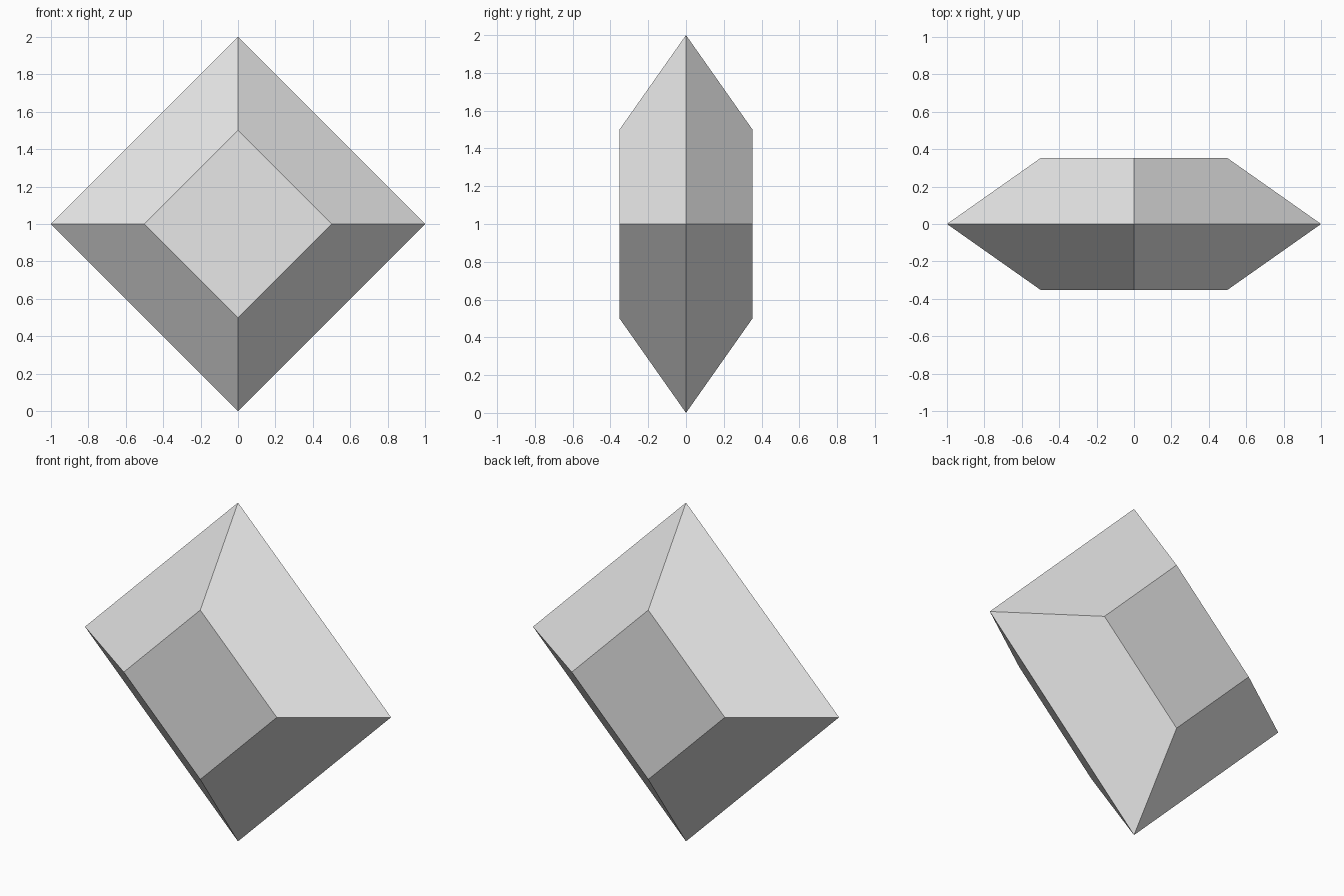
import bpy, bmesh
from math import pi
from mathutils import Matrix

HALF_DEPTH = 0.352
RIM_RADIUS = 1.0
TABLE_RADIUS = 0.5

default = bpy.data.objects.get("Cube")
if default:
    bpy.data.objects.remove(default, do_unlink=True)

# Single plain grey
grey = bpy.data.materials.new("light_grey")
grey.use_nodes = True
colour = (0.8, 0.8, 0.8, 1)
grey.diffuse_color = colour
grey.node_tree.nodes["Principled BSDF"].inputs["Base Color"].default_value = colour

# Front half of the gem: four-sided truncated cone pointing to -y, open at the rim
bm = bmesh.new()
place = Matrix.Rotation(pi / 2, 4, "X") @ Matrix.Translation((0, 0, HALF_DEPTH / 2))
bmesh.ops.create_cone(bm, cap_ends=True, segments=4, radius1=RIM_RADIUS,
                      radius2=TABLE_RADIUS, depth=HALF_DEPTH, matrix=place)
base = [f for f in bm.faces if all(abs(v.co.y) < 0.001 for v in f.verts)]
bmesh.ops.delete(bm, geom=base, context="FACES_ONLY")
bmesh.ops.recalc_face_normals(bm, faces=bm.faces)
if sum(f.normal.y * f.calc_area() for f in bm.faces) > 0:
    bmesh.ops.reverse_faces(bm, faces=bm.faces)
mesh = bpy.data.meshes.new("diamond_gem")
bm.to_mesh(mesh)
bm.free()
mesh.materials.append(grey)

gem = bpy.data.objects.new("diamond_gem", mesh)
gem.location.z = RIM_RADIUS
bpy.context.collection.objects.link(gem)

# Back half mirrored and welded along the rim
mirror = gem.modifiers.new("back_half", "MIRROR")
mirror.use_axis = (False, True, False)
mirror.use_clip = True
